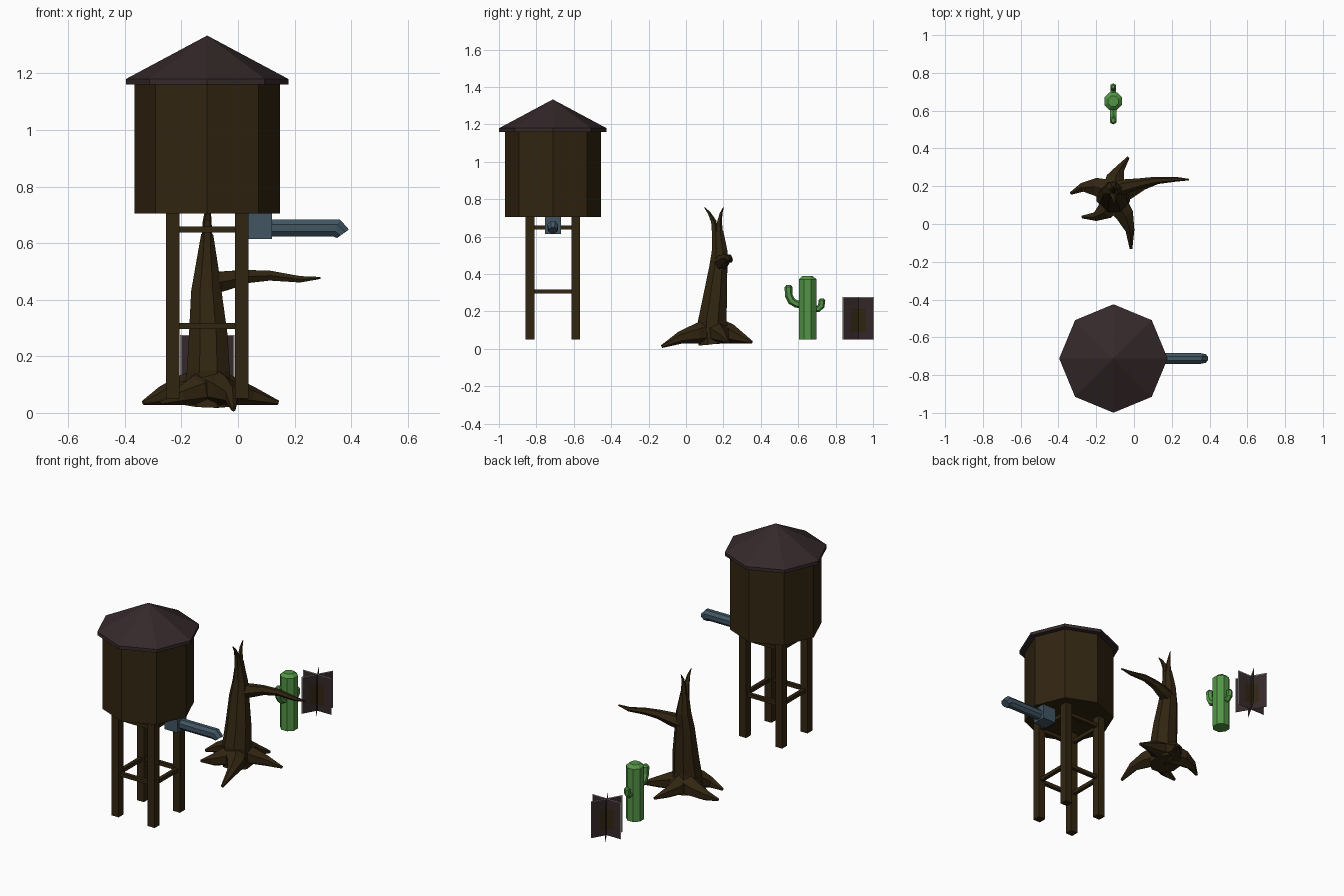
import bpy, bmesh, math
from mathutils import Vector

if "Cube" in bpy.data.objects:
    bpy.data.objects.remove(bpy.data.objects["Cube"])


def material(name, rgb):
    m = bpy.data.materials.new(name)
    m.diffuse_color = (*rgb, 1)
    m.use_nodes = True
    m.node_tree.nodes["Principled BSDF"].inputs["Base Color"].default_value = m.diffuse_color
    return m


BROWN = material("dark_wood", (0.031, 0.0185, 0.0055))
ROOF = material("plum_brown", (0.036, 0.022, 0.023))
STEEL = material("blue_grey_metal", (0.052, 0.092, 0.125))
GREEN = material("cactus_green", (0.085, 0.30, 0.06))
GREY = material("pale_grey", (0.40, 0.39, 0.41))


def finish(name, bm, *mats):
    bmesh.ops.recalc_face_normals(bm, faces=bm.faces)
    me = bpy.data.meshes.new(name)
    bm.to_mesh(me)
    bm.free()
    for m in mats:
        me.materials.append(m)
    ob = bpy.data.objects.new(name, me)
    bpy.context.collection.objects.link(ob)
    return ob


def loft(name, rings, mat):
    """Skin a list of equal-length point rings and cap both ends."""
    bm = bmesh.new()
    rows = [[bm.verts.new(p) for p in r] for r in rings]
    n = len(rows[0])
    for a, b in zip(rows, rows[1:]):
        for i in range(n):
            j = (i + 1) % n
            bm.faces.new((a[i], a[j], b[j], b[i]))
    bm.faces.new(rows[0])
    bm.faces.new(rows[-1])
    return finish(name, bm, mat)


def tube(name, pts, radii, mat, n=6, ref=(0, 0, 1), phase=0.0):
    """Tapered n-sided tube along a path; a radius may be a (side, up) pair."""
    pts = [Vector(p) for p in pts]
    rings = []
    for k, p in enumerate(pts):
        t = (pts[min(k + 1, len(pts) - 1)] - pts[max(k - 1, 0)]).normalized()
        side = t.cross(Vector(ref)).normalized()
        up = side.cross(t)
        r = radii[k]
        a, b = r if isinstance(r, tuple) else (r, r)
        rings.append([p + side * a * math.cos(u) + up * b * math.sin(u)
                      for u in (phase + 2 * math.pi * i / n for i in range(n))])
    return loft(name, rings, mat)


def box(name, lo, hi, mat):
    rings = [[(lo[0], lo[1], z), (hi[0], lo[1], z), (hi[0], hi[1], z), (lo[0], hi[1], z)]
             for z in (lo[2], hi[2])]
    return loft(name, rings, mat)


UP = dict(ref=(0, 1, 0), n=8)
X, Y = -0.109, -0.712

# Water tower: tank and roof
tube("tank", [(X, Y, 0.705), (X, Y, 1.165)], [0.257, 0.257], BROWN, **UP)
tube("tank_roof", [(X, Y, 1.16), (X, Y, 1.18), (X, Y, 1.333)], [0.287, 0.287, 0.001], ROOF, **UP)

# Legs and two rings of cross bars
D, H = 0.122, 0.0235
for sx in (-1, 1):
    for sy in (-1, 1):
        cx, cy = X + sx * D, Y + sy * D
        box("tower_leg", (cx - H, cy - H, 0.05), (cx + H, cy + H, 0.71), BROWN)
for z in (0.307, 0.648):
    for s in (-1, 1):
        box("cross_bar_x", (X - D, Y + s * D - 0.011, z - 0.011),
            (X + D, Y + s * D + 0.011, z + 0.011), BROWN)
        box("cross_bar_y", (X + s * D - 0.011, Y - D, z - 0.011),
            (X + s * D + 0.011, Y + D, z + 0.011), BROWN)

# Spout: outlet box and octagonal pipe with a down-turned end
box("spout_box", (0.03, Y - 0.043, 0.615), (0.12, Y + 0.043, 0.706), STEEL)
rings = []
for x_top, x_bot, z_top, z_bot, w in ((0.10, 0.10, 0.684, 0.624, 0.028),
                                      (0.36, 0.335, 0.684, 0.624, 0.028),
                                      (0.392, 0.35, 0.648, 0.618, 0.023)):
    ring = []
    for i in range(8):
        u = math.pi / 8 + i * math.pi / 4
        f = 0.5 + 0.5 * math.sin(u) / math.cos(math.pi / 8)
        ring.append((x_bot + f * (x_top - x_bot),
                     Y + w * math.cos(u) / math.cos(math.pi / 8),
                     z_bot + f * (z_top - z_bot)))
    rings.append(ring)
loft("spout_pipe", rings, STEEL)

# Dead tree: trunk, forked top, side branch
tube("trunk",
     [(-.11, .155, .03), (-.105, .14, .15), (-.105, .155, .27), (-.112, .172, .43),
      (-.11, .18, .52), (-.109, .17, .63)],
     [.095, .082, (.074, .07), (.058, .053), (.043, .046), (.023, .031)],
     BROWN, n=8, ref=(0, 1, 0), phase=math.pi / 8)
tube("fork_front", [(-.109, .157, .60), (-.109, .147, .68), (-.105, .124, .725), (-.105, .098, .757)],
     [.021, .016, .009, .002], BROWN, n=5, ref=(1, 0, 0))
tube("fork_back", [(-.109, .178, .60), (-.109, .178, .68), (-.109, .187, .725), (-.106, .20, .757)],
     [.021, .014, .008, .002], BROWN, n=5, ref=(1, 0, 0))
tube("branch", [(-.11, .18, .455), (-.04, .20, .468), (.03, .215, .482), (.113, .23, .485),
                (.22, .237, .472), (.292, .235, .477)],
     [.045, .038, .027, .02, .013, .004], BROWN, n=6)

# Roots spread over the ground
ROOTS = {
    "root_front": [(-.10, .12), (-.05, .05), (-.022, -.03), (-.016, -.13)],
    "root_left": [(-.11, .17), (-.20, .197), (-.27, .195), (-.335, .162)],
    "root_front_left": [(-.11, .14), (-.15, .07), (-.20, .04), (-.275, .037)],
    "root_back": [(-.11, .17), (-.10, .24), (-.075, .29), (-.03, .352)],
    "root_right": [(-.10, .155), (-.03, .18), (.05, .205), (.142, .225)],
}
for name, path in ROOTS.items():
    tip = 0.012 if name == "root_front" else 0.036
    tube(name, [(x, y, z) for (x, y), z in zip(path, (.095, .08, .06, tip))],
         [.07, (.054, .052), (.027, .033), .008], BROWN, n=6, phase=math.pi / 6)

# Cactus body with two raised arms
CX, CY = -0.11, 0.65
R = 0.047 / math.cos(math.pi / 8)
tube("cactus_body", [(CX, CY, .05), (CX, CY, .372), (CX, CY, .39)], [R, R, .03],
     GREEN, phase=math.pi / 8, **UP)
tube("cactus_arm_front",
     [(CX, y, z) for y, z in ((.62, .236), (.59, .24), (.565, .255), (.55, .285), (.548, .33), (.548, .342))],
     [.02, .02, .021, .021, .021, .011], GREEN, n=6, ref=(1, 0, 0))
tube("cactus_arm_back",
     [(CX, y, z) for y, z in ((.68, .216), (.707, .214), (.723, .228), (.727, .26), (.727, .27))],
     [.017, .017, .018, .018, .009], GREEN, n=6, ref=(1, 0, 0))

# Dry bush: three crossed upright cards with pale edges and a brown middle
BX, BY, W = -0.108, 0.921, 0.0965
cols = [-W, -W + .005, -.045, .045, W - .005, W]
rows = [.05, .09, .215, .271, .276]
for k in range(3):
    a = k * math.pi / 3
    bm = bmesh.new()
    grid = [[bm.verts.new((BX + u * math.cos(a), BY + u * math.sin(a), z)) for u in cols]
            for z in rows]
    for j in range(len(rows) - 1):
        for i in range(len(cols) - 1):
            f = bm.faces.new((grid[j][i], grid[j][i + 1], grid[j + 1][i + 1], grid[j + 1][i]))
            if i in (0, 4) or j == 3:
                f.material_index = 2
            elif i == 2 and j == 1:
                f.material_index = 1
    finish("bush_card", bm, ROOF, BROWN, GREY)
